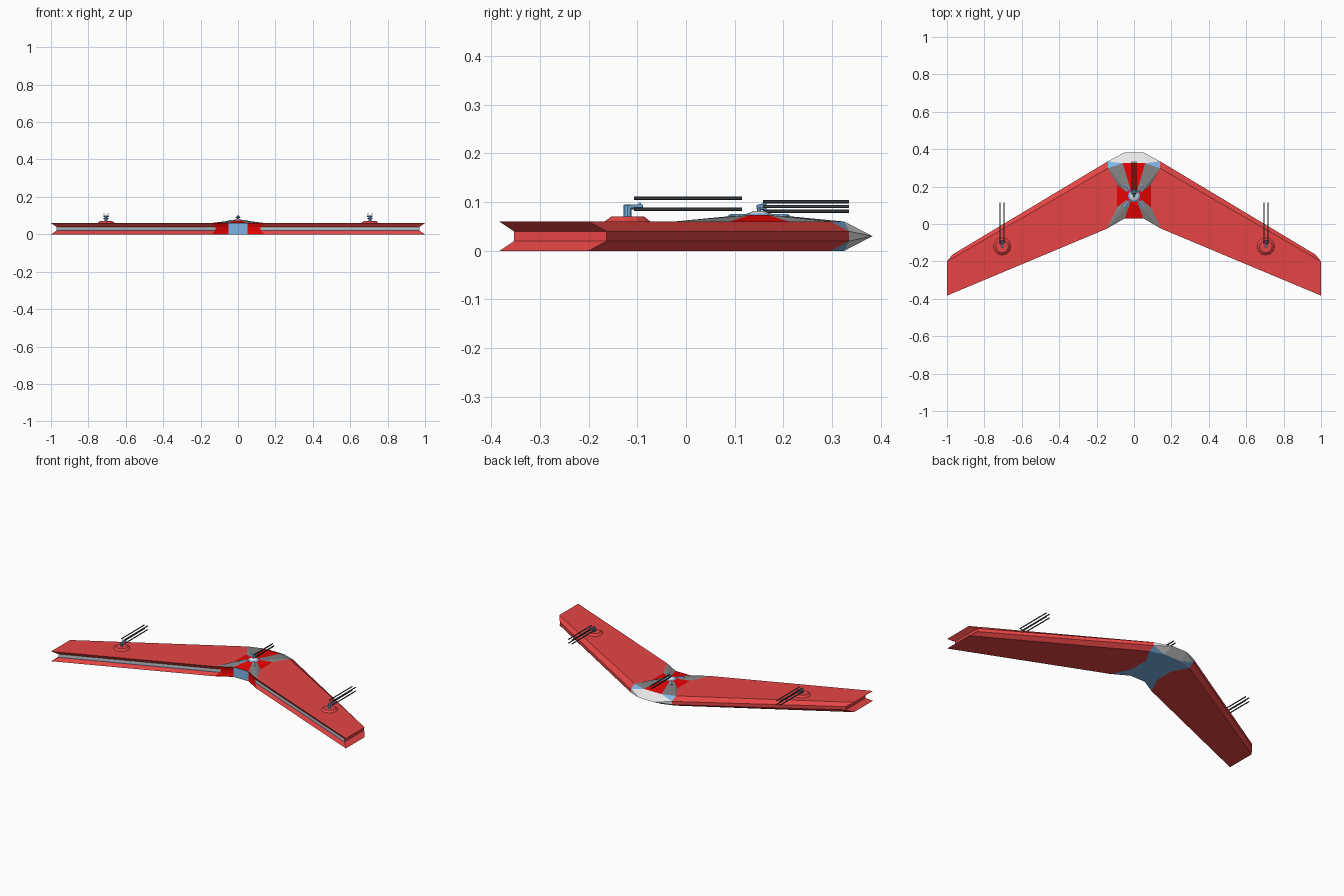
import bpy, bmesh, math
from mathutils import Matrix, Vector

if "Cube" in bpy.data.objects:
    bpy.data.objects.remove(bpy.data.objects["Cube"])

def material(name, rgb):
    m = bpy.data.materials.new(name)
    m.diffuse_color = (*rgb, 1)
    m.use_nodes = True
    m.node_tree.nodes["Principled BSDF"].inputs["Base Color"].default_value = m.diffuse_color
    return m

MATS = [material(n, c) for n, c in (
    ("wing red", (.80, .060, .060)), ("bright red", (.80, .001, .001)),
    ("light blue", (.20, .46, .80)), ("mid grey", (.22, .22, .22)),
    ("pale grey", (.80, .80, .80)), ("gunmetal", (.065, .08, .085)),
    ("groove grey", (.55, .55, .55)))]
RED, BRIGHT, BLUE, GREY, PALE, GUN, GROOVE = range(7)

def finish(bm, name, mirror=False):
    bmesh.ops.remove_doubles(bm, verts=bm.verts, dist=1e-5)
    bmesh.ops.recalc_face_normals(bm, faces=bm.faces)
    me = bpy.data.meshes.new(name)
    bm.to_mesh(me)
    bm.free()
    for m in MATS:
        me.materials.append(m)
    ob = bpy.data.objects.new(name, me)
    bpy.context.collection.objects.link(ob)
    if mirror:
        ob.modifiers.new("mirror", 'MIRROR')
    return ob

def add_face(bm, pts, mat):
    f = bm.faces.new([bm.verts.new(p) for p in pts])
    f.material_index = mat

def at(pts, z):
    return [(x, y, z) for x, y in pts]

def add_cone(bm, base, top, r1, r2, mat, sides=8):
    a, b = Vector(base), Vector(top)
    rot = (b - a).to_track_quat('Z', 'Y').to_matrix().to_4x4()
    old = set(bm.faces)
    bmesh.ops.create_cone(bm, cap_ends=True, segments=sides, radius1=r1, radius2=r2,
                          depth=(b - a).length,
                          matrix=Matrix.Translation((a + b) / 2) @ rot)
    for f in set(bm.faces) - old:
        f.material_index = mat

# Shared plan points (right half)
REAR, ROOT_T, WAIST_T, WAIST_L = (.05, .03), (.145, -.025), (.09, .09), (.09, .21)
ROOT_L, NOSE_B = (.14, .298), (.06, .325)
MID_T, MID_L, TIP_NOSE = (.12, .0), (.14, .335), (.05, .383)

# Wings: bulging leading edge, grooved trailing edge and tip
bm = bmesh.new()
outer = [ROOT_T, (1, -.383), (1, -.2), ROOT_L]
mid = [MID_T, (.97, -.353), (.97, -.163), MID_L]
levels = [at(outer, 0), at(mid, .02), at(mid, .04), at(outer, .06)]
for i, (lo, hi) in enumerate(zip(levels, levels[1:])):
    for k in range(3):
        if (i, k) != (1, 0):
            add_face(bm, [lo[k], lo[k + 1], hi[k + 1], hi[k]], RED)
# Groove floor: thin blue strip under a grey band
strip = [at(mid[:2], z) for z in (.02, .025, .04)]
for k, mat in enumerate((BLUE, GROOVE)):
    add_face(bm, strip[k] + strip[k + 1][::-1], mat)
for z in (0, .06):
    add_face(bm, at(outer + [WAIST_L, WAIST_T], z), RED)
finish(bm, "swept_wings", True)

# Centre hull: belly, rear block, red flanks, nose
bm = bmesh.new()
add_face(bm, at([(0, .03), REAR, ROOT_T, WAIST_T, WAIST_L, ROOT_L, NOSE_B, (0, .325)], 0), BLUE)
add_face(bm, [(0, .03, 0), (*REAR, 0), (*REAR, .06), (0, .03, .06)], BLUE)
flank = [(*ROOT_T, 0), (*MID_T, .02), (*MID_T, .04), (*ROOT_T, .06)]
rear = [(*REAR, z) for z in (0, .02, .04, .06)]
for k in range(3):
    add_face(bm, [rear[k], flank[k], flank[k + 1], rear[k + 1]], BRIGHT)
tip = (*TIP_NOSE, .03)
for z, zm in ((0, .02), (.06, .04)):
    add_face(bm, [(0, .325, z), (*NOSE_B, z), tip, (0, .383, .03)], PALE)
    add_face(bm, [(*NOSE_B, z), (*MID_L, zm), tip], PALE)
    add_face(bm, [(*NOSE_B, z), (*ROOT_L, z), (*MID_L, zm)], BLUE)
add_face(bm, [(*MID_L, .02), (*MID_L, .04), tip], PALE)
finish(bm, "centre_hull", True)

# Raised hub on top: grey ridges with red valleys between
bm = bmesh.new()
H = .073
a, b, c, d = at([(.02, .11), (.04, .13), (.04, .17), (.02, .19)], H)
p = {n: (*v, .06) for n, v in dict(r=REAR, t=ROOT_T, wt=WAIST_T, wl=WAIST_L,
                                  l=ROOT_L, n=NOSE_B).items()}
add_face(bm, [(0, .03, .06), p['r'], a, (0, .11, H)], BRIGHT)
add_face(bm, [p['r'], p['t'], a], GREY)
add_face(bm, [p['t'], b, a], GREY)
add_face(bm, [p['t'], p['wt'], b], GREY)
add_face(bm, [p['wt'], p['wl'], c, b], BRIGHT)
add_face(bm, [p['wl'], p['l'], c], GREY)
add_face(bm, [p['l'], d, c], GREY)
add_face(bm, [p['l'], p['n'], d], GREY)
add_face(bm, [p['n'], (0, .325, .06), (0, .19, H), d], BRIGHT)
add_face(bm, [(0, .11, H), a, b, c, d, (0, .19, H)], BRIGHT)
finish(bm, "hub_cover", True)

# Blue diagonal braces on the hub
bm = bmesh.new()
for s in (-1, 1):
    add_cone(bm, (.015, .15 + s * .02, .071), (.05, .15 + s * .06, .067), .005, .008, BLUE, 6)
finish(bm, "hub_braces", True)

def barrels(bm, x, z, y0, y1, offsets):
    for dx, dz in offsets:
        add_cone(bm, (x + dx, y0, z + dz), (x + dx, y1, z + dz), .0034, .0034, GUN, 6)

# Central turret: low cone, pivot and four barrels in a plus
bm = bmesh.new()
add_cone(bm, (0, .15, .072), (0, .15, .077), .034, .024, BLUE, 12)
add_cone(bm, (0, .15, .077), (0, .15, .082), .022, .010, PALE, 12)
add_cone(bm, (0, .15, .081), (0, .15, .093), .004, .004, BLUE)
add_cone(bm, (0, .145, .09), (0, .165, .09), .004, .009, BLUE)
barrels(bm, 0, .091, .158, .335, [(.01, 0), (-.01, 0), (0, .01), (0, -.01)])
finish(bm, "centre_turret")

# Wing turrets: red base, blue elbow and four barrels
bm = bmesh.new()
X, Y = .705, -.12
add_cone(bm, (X, Y, .06), (X, Y, .07), .047, .034, RED, 12)
add_cone(bm, (X, Y, .07), (X, Y, .094), .008, .008, BLUE)
add_cone(bm, (X, Y - .006, .09), (X, -.088, .09), .005, .005, BLUE)
add_cone(bm, (X - .014, -.095, .0965), (X + .014, -.095, .0965), .003, .003, BLUE, 6)
barrels(bm, X, .0965, -.107, .115, [(i, j) for i in (-.011, .011) for j in (-.0115, .0115)])
finish(bm, "wing_turrets", True)
